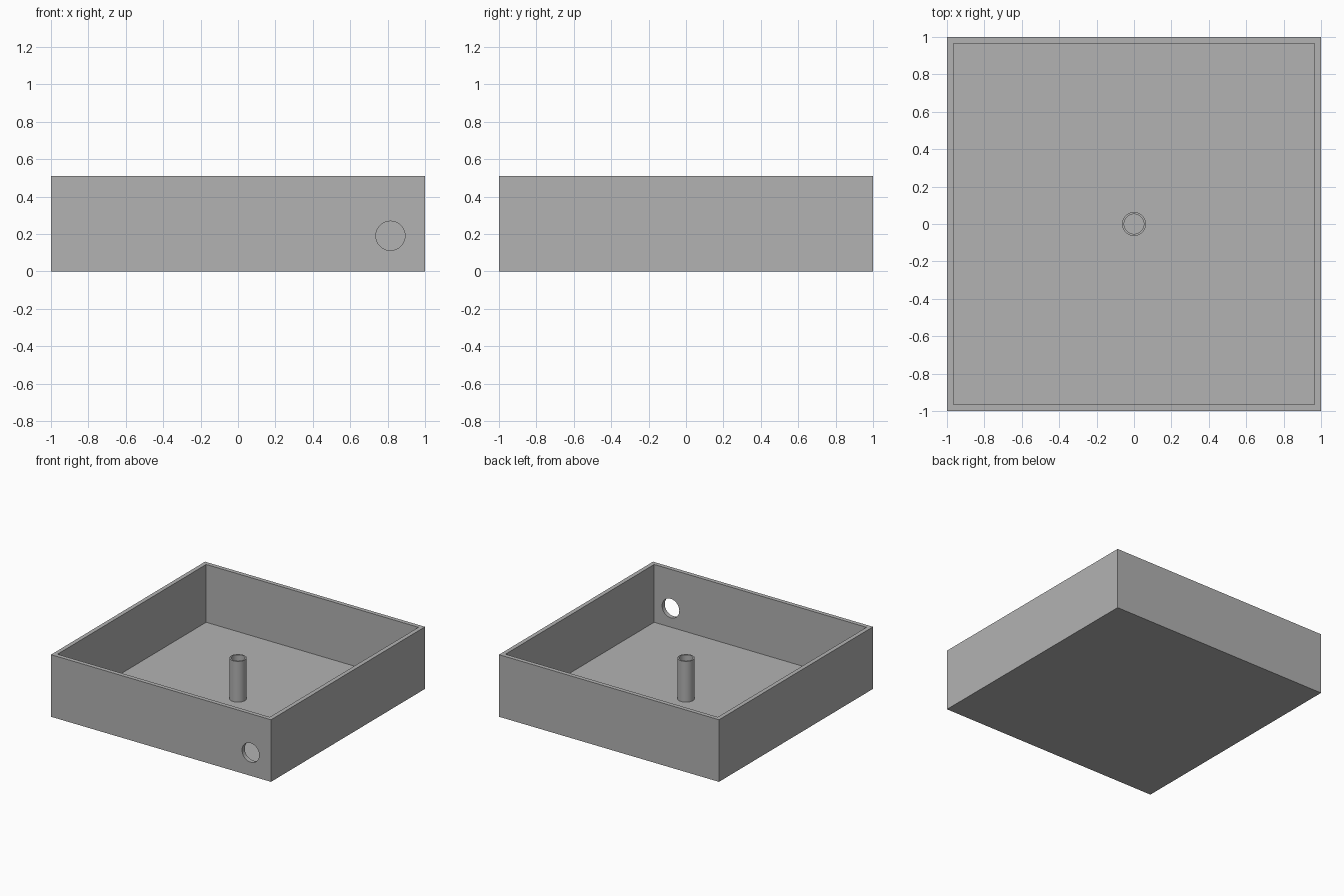
import bpy, bmesh, math
from mathutils import Vector

HEIGHT, WALL, FLOOR = 0.51, 0.035, 0.035
POST_TOP, POST_OUTER, POST_INNER = 0.37, 0.064, 0.053

default = bpy.data.objects.get("Cube")
if default:
    bpy.data.objects.remove(default, do_unlink=True)

# One plain grey for everything
grey = bpy.data.materials.new("grey")
grey.use_nodes = True
grey.diffuse_color = (0.448, 0.448, 0.448, 1)
grey.node_tree.nodes["Principled BSDF"].inputs["Base Color"].default_value = grey.diffuse_color


def add_object(name, bm):
    bmesh.ops.recalc_face_normals(bm, faces=bm.faces)
    mesh = bpy.data.meshes.new(name)
    bm.to_mesh(mesh)
    bm.free()
    mesh.materials.append(grey)
    obj = bpy.data.objects.new(name, mesh)
    bpy.context.collection.objects.link(obj)
    return obj


# Open tray: a block whose top is inset and pushed down to the floor
bm = bmesh.new()
bmesh.ops.create_cube(bm, size=2)
for v in bm.verts:
    v.co.z = HEIGHT if v.co.z > 0 else 0
bm.normal_update()
top = max(bm.faces, key=lambda f: f.calc_center_median().z)
bmesh.ops.inset_region(bm, faces=[top], thickness=WALL, use_even_offset=True)
top = bmesh.ops.extrude_discrete_faces(bm, faces=[top])["faces"][0]
bmesh.ops.translate(bm, verts=top.verts, vec=(0, 0, FLOOR - HEIGHT))
tray = add_object("tray", bm)

# Round cable hole through the front wall
bpy.ops.mesh.primitive_cylinder_add(vertices=64, radius=0.078, depth=0.2,
                                    location=(0.815, -1, 0.19),
                                    rotation=(math.pi / 2, 0, 0))
cutter = bpy.context.object
cutter.name = "cable_hole_cutter"
cutter.data.materials.append(grey)
cut = tray.modifiers.new("cable_hole", "BOOLEAN")
cut.operation = "DIFFERENCE"
cut.solver = "EXACT"
cut.object = cutter
cutter.hide_render = True
cutter.display_type = "WIRE"

# Hollow centre post: a wall section spun round the z axis
bm = bmesh.new()
section = [(POST_INNER, FLOOR / 2), (POST_INNER, POST_TOP),
           (POST_OUTER, POST_TOP), (POST_OUTER, FLOOR / 2)]
verts = [bm.verts.new(Vector((r, 0, z))) for r, z in section]
edges = [bm.edges.new((verts[i - 1], verts[i])) for i in range(len(verts))]
bmesh.ops.spin(bm, geom=verts + edges, axis=(0, 0, 1), cent=(0, 0, 0),
               angle=math.tau, steps=64, use_merge=True)
bmesh.ops.remove_doubles(bm, verts=bm.verts, dist=0.0001)
post = add_object("centre_post", bm)

# Round parts smooth, corners sharp
bpy.ops.object.select_all(action="DESELECT")
for obj in (cutter, post):
    obj.select_set(True)
    bpy.context.view_layer.objects.active = obj
bpy.ops.object.shade_smooth_by_angle(angle=math.radians(30))
cutter.hide_set(True)
